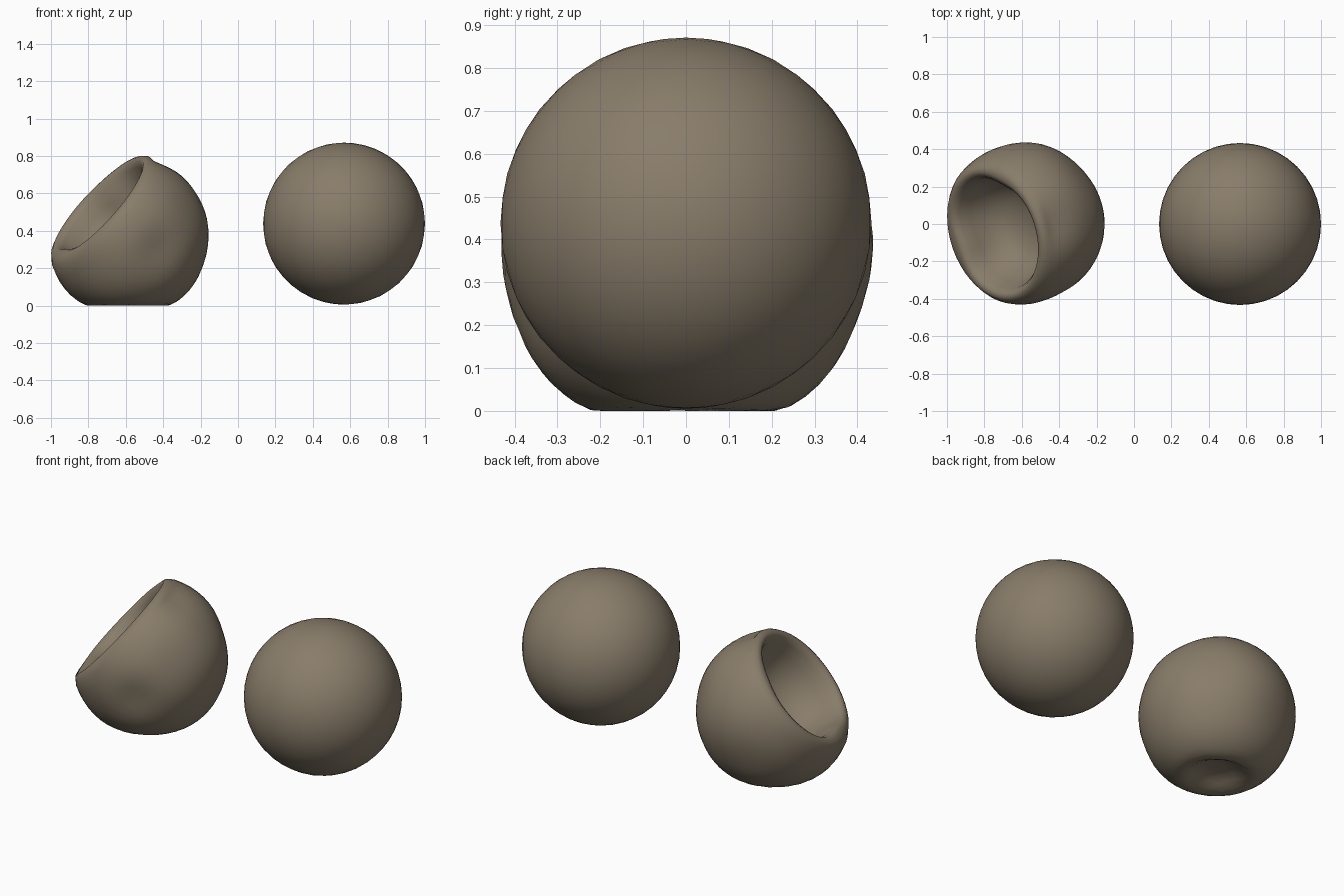
import bpy, bmesh, math
from mathutils import Vector

if "Cube" in bpy.data.objects:
    bpy.data.objects.remove(bpy.data.objects["Cube"])

clay = bpy.data.materials.new("taupe_rubber")
clay.use_nodes = True
colour = (0.25, 0.205, 0.145, 1)
clay.diffuse_color = colour
clay.node_tree.nodes["Principled BSDF"].inputs["Base Color"].default_value = colour


def add_object(name, bm, location):
    mesh = bpy.data.meshes.new(name)
    bmesh.ops.recalc_face_normals(bm, faces=bm.faces)
    for face in bm.faces:
        face.smooth = True
    bm.to_mesh(mesh)
    bm.free()
    mesh.materials.append(clay)
    obj = bpy.data.objects.new(name, mesh)
    obj.location = location
    bpy.context.collection.objects.link(obj)
    return obj


# Full round ball
R = 0.433
bm = bmesh.new()
bmesh.ops.create_icosphere(bm, subdivisions=4, radius=R)
add_object("round_ball", bm, (0.567, 0, 0.438))

# Collapsed ball: outer shell, rolled rim and sunken bowl as one lathed profile
axis = Vector((-0.71, -0.25, 0.65)).normalized()
side = axis.cross(Vector((0, 0, 1))).normalized()
up = side.cross(axis)
centre = Vector((-0.59, 0, 0.383))

profile = [(R * math.sin(a), -R * math.cos(a))
           for a in (math.radians(6 * i) for i in range(1, 20))]
outer_count = len(profile)
profile += [(0.383, 0.195), (0.367, 0.213), (0.348, 0.221), (0.328, 0.213),
            (0.31, 0.185), (0.295, 0.12), (0.265, 0.05), (0.22, -0.02),
            (0.16, -0.06), (0.08, -0.085)]
SEG = 48

bm = bmesh.new()
rings = []
for radius, height in profile:
    rings.append([bm.verts.new(axis * height
                               + side * radius * math.cos(2 * math.pi * k / SEG)
                               + up * radius * math.sin(2 * math.pi * k / SEG))
                  for k in range(SEG)])
for a, b in zip(rings, rings[1:]):
    for k in range(SEG):
        n = (k + 1) % SEG
        bm.faces.new((a[k], a[n], b[n], b[k]))
poles = []
for ring, height in ((rings[0], -R), (rings[-1], -0.09)):
    poles.append(bm.verts.new(axis * height))
    for k in range(SEG):
        bm.faces.new((ring[k], ring[(k + 1) % SEG], poles[-1]))

# Soft dimples pressed in (positive) or bulges pushed out (negative)
dimples = [((0.38, -0.85, -0.18), 0.028, 0.17), ((0.75, -0.6, 0.3), 0.01, 0.2),
           ((0.7, 0.65, 0.25), 0.012, 0.2), ((-0.2, 0.9, -0.3), 0.008, 0.2),
           ((0.8, 0.1, 0.6), 0.008, 0.2), ((0.36, 0.0, 0.85), 0.02, 0.16),
           ((0.1, 1.0, 0.0), -0.006, 0.25)]
for v in [poles[0]] + [v for ring in rings[:outer_count] for v in ring]:
    co = v.co.copy()
    for direction, depth, width in dimples:
        spot = Vector(direction).normalized() * R
        v.co -= co.normalized() * depth * math.exp(-((co - spot).length / width) ** 2 * 2)
    # Settled base: slight sag, a shallow hollow in the middle, flat contact ring
    if co.z < 0:
        flat = math.hypot(co.x, co.y)
        v.co *= 1 + 0.035 * math.exp(-((flat - 0.29) / 0.12) ** 2) * min(1, -co.z / 0.25)
        v.co.z += 0.1 * math.exp(-(flat / 0.155) ** 4)
        v.co.z = max(v.co.z, -centre.z)

# Rim sags inward at its low end, and the inner wall has a soft lump
low_rim = -up * 0.31 + axis * 0.17
lump = (up * 0.6 + side * 0.8) * 0.28 + axis * 0.1
for ring in rings[outer_count + 2:]:
    for v in ring:
        co = v.co.copy()
        radial = co - axis * co.dot(axis)
        v.co -= radial * 0.13 * math.exp(-((co - low_rim).length / 0.14) ** 2)
        v.co -= radial * 0.15 * math.exp(-((co - lump).length / 0.12) ** 2)
add_object("collapsed_ball", bm, centre)
